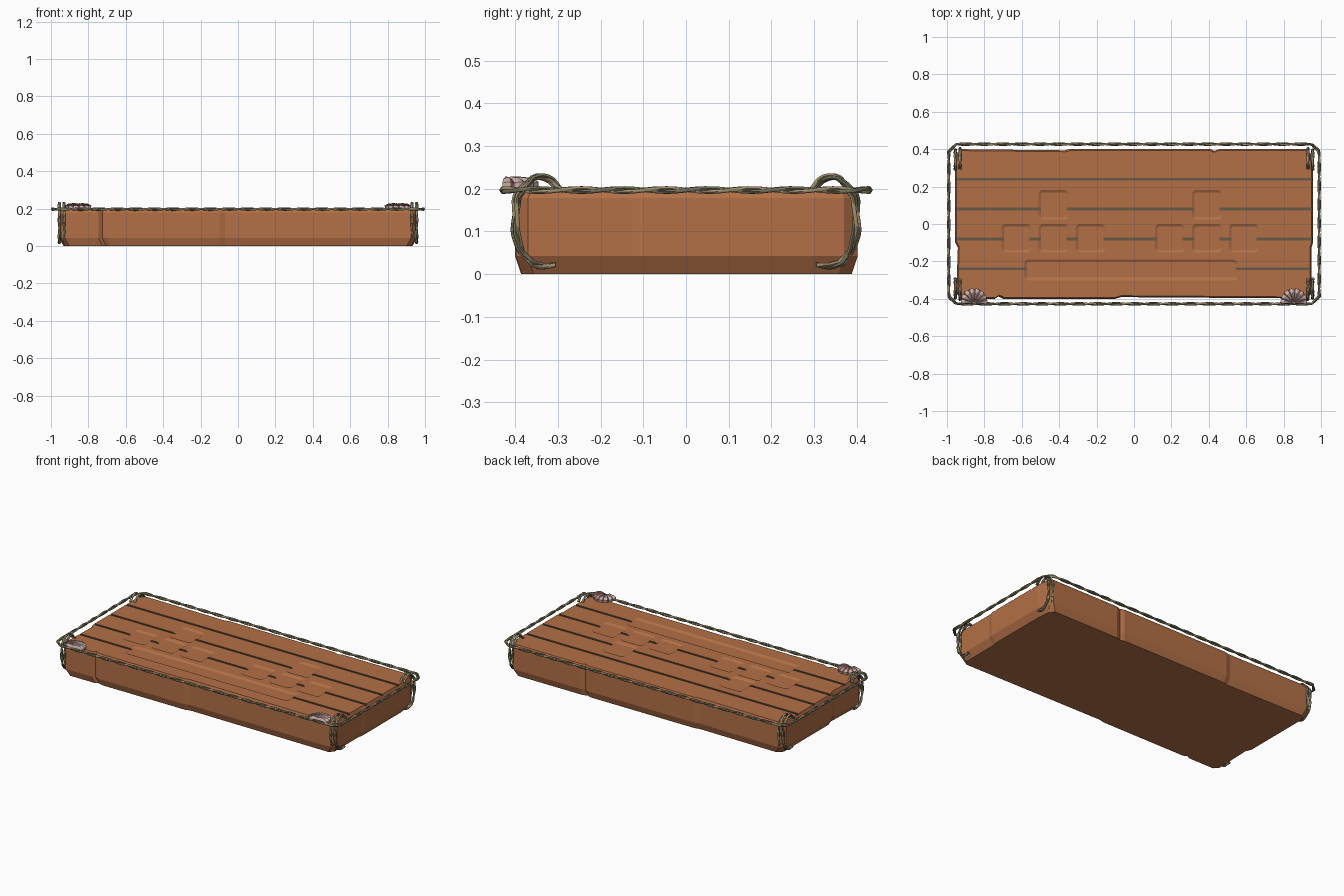
import bpy, bmesh, math
from mathutils import Vector

cube = bpy.data.objects.get("Cube")
if cube:
    bpy.data.objects.remove(cube, do_unlink=True)


def material(name, rgb):
    m = bpy.data.materials.new(name)
    m.use_nodes = True
    m.diffuse_color = (*rgb, 1)
    m.node_tree.nodes["Principled BSDF"].inputs["Base Color"].default_value = (*rgb, 1)
    return m


WOOD = material("brown wood", (0.45, 0.162, 0.063))
GROOVE = material("dark groove", (0.14, 0.105, 0.06))
ROPE_LIGHT = material("tan rope", (0.35, 0.275, 0.155))
ROPE_DARK = material("olive rope", (0.17, 0.16, 0.1))
SHELL = material("pale shell", (0.62, 0.45, 0.42))
RIB = material("mauve shell rib", (0.24, 0.11, 0.1))
DECK = 0.198


def add_object(name, bm, mats):
    bmesh.ops.recalc_face_normals(bm, faces=bm.faces)
    me = bpy.data.meshes.new(name)
    bm.to_mesh(me)
    bm.free()
    for m in mats:
        me.materials.append(m)
    ob = bpy.data.objects.new(name, me)
    bpy.context.collection.objects.link(ob)
    return ob


def loft(bm, rings, index=0):
    """Skin stacked rings of points and cap both ends."""
    rows = [[bm.verts.new(p) for p in ring] for ring in rings]
    n = len(rows[0])
    faces = [bm.faces.new(rows[0][::-1]), bm.faces.new(rows[-1])]
    for a, b in zip(rows, rows[1:]):
        faces += [bm.faces.new((a[i], a[(i + 1) % n], b[(i + 1) % n], b[i])) for i in range(n)]
    for f in faces:
        f.material_index = index


def rounded_rect(cx, cy, hx, hy, r, z):
    pts = []
    for k, (sx, sy) in enumerate([(1, 1), (-1, 1), (-1, -1), (1, -1)]):
        for j in range(4):
            a = math.radians(90 * k + 30 * j)
            pts.append((cx + sx * (hx - r) + r * math.cos(a),
                        cy + sy * (hy - r) + r * math.sin(a), z))
    return pts


# Wooden slab: outline with worn notches and steps, counter-clockwise from front left
outline = [(-0.925, -0.40), (-0.745, -0.40), (-0.725, -0.387), (-0.70, -0.40),
           (-0.10, -0.40), (-0.07, -0.391), (0.925, -0.398),
           (0.95, -0.37), (0.95, -0.125), (0.957, -0.10), (0.957, 0.30),
           (0.95, 0.37), (0.925, 0.402),
           (0.46, 0.402), (0.43, 0.391), (0.405, 0.402), (-0.34, 0.402), (-0.37, 0.394),
           (-0.925, 0.40), (-0.957, 0.37), (-0.957, -0.095), (-0.942, -0.125), (-0.95, -0.37)]
bm = bmesh.new()
levels = [(0, 0.024, 0.014), (0.042, 0, 0), (0.178, 0, 0), (DECK, 0.008, 0.008)]
loft(bm, [[(x * (1 - dx / 0.95), y * (1 - dy / 0.4), z) for x, y in outline]
          for z, dx, dy in levels])
slab = add_object("wooden_slab", bm, [WOOD, GROOVE])

# Cutter for the plank gaps
gaps = bmesh.new()
for y in (-0.24, -0.08, 0.08, 0.24):
    loft(gaps, [[(-1, y - 0.007, z), (1, y - 0.007, z), (1, y + 0.007, z), (-1, y + 0.007, z)]
                for z in (DECK - 0.006, DECK + 0.02)], 1)

# Cutter for the key-shaped recesses with soft rims: two clusters and a long bar
keys = bmesh.new()
pads = [(-0.015, -0.245, 0.57, 0.054)]
for cx in (-0.43, 0.39):
    pads += [(cx, 0.103, 0.078, 0.078)]
    pads += [(cx + dx, -0.076, 0.078, 0.075) for dx in (-0.198, 0, 0.198)]
for cx, cy, hx, hy in pads:
    loft(keys, [rounded_rect(cx, cy, hx + g, hy + g, 0.022 + g, DECK + z)
                for z, g in ((-0.007, -0.012), (0, 0.002), (0.02, 0.002))])

for name, cutter_bm in (("plank_gap_cutter", gaps), ("key_recess_cutter", keys)):
    cutter = add_object(name, cutter_bm, [WOOD, GROOVE])
    cutter.hide_render = True
    mod = slab.modifiers.new(name, 'BOOLEAN')
    mod.operation, mod.solver, mod.object = 'DIFFERENCE', 'EXACT', cutter
    bpy.context.view_layer.objects.active = slab
    bpy.ops.object.modifier_apply(modifier=name)
    bpy.data.objects.remove(cutter, do_unlink=True)


def twisted_rope(name, path, axis, closed, turns, steps, offset=0.004, radius=0.0055):
    """Two strands wound round a flat path whose plane is normal to axis."""
    path, axis = [Vector(p) for p in path], Vector(axis)
    ends = path[1:] + ([path[0]] if closed else [])
    segs = list(zip(path, ends))
    total = sum((b - a).length for a, b in segs)
    count = turns * steps + (0 if closed else 1)
    for k, (label, mat) in enumerate((("light", ROPE_LIGHT), ("dark", ROPE_DARK))):
        cu = bpy.data.curves.new(f"{name}_{label}_strand", 'CURVE')
        cu.dimensions = '3D'
        cu.bevel_depth, cu.bevel_resolution = radius, 1
        cu.use_fill_caps = True
        sp = cu.splines.new('POLY')
        sp.points.add(count - 1)
        sp.use_cyclic_u = closed
        for i in range(count):
            left = total * i / (turns * steps)
            for a, b in segs:
                length = (b - a).length
                if left <= length + 1e-6:
                    break
                left -= length
            tangent = (b - a).normalized()
            ang = 2 * math.pi * i / steps + math.pi * k
            off = axis * math.cos(ang) + axis.cross(tangent) * math.sin(ang)
            sp.points[i].co = (*(a + tangent * left + off * offset), 1)
        cu.materials.append(mat)
        ob = bpy.data.objects.new(cu.name, cu)
        bpy.context.collection.objects.link(ob)
        bpy.ops.object.select_all(action='DESELECT')
        ob.select_set(True)
        bpy.context.view_layer.objects.active = ob
        bpy.ops.object.convert(target='MESH')
        bpy.ops.object.shade_smooth_by_angle(angle=math.radians(60))


# Rope running all the way round the deck
X, Y, C = 0.99, 0.427, 0.04
rail = [(X - C, -Y), (X, -Y + C), (X, Y - C), (X - C, Y),
        (C - X, Y), (-X, Y - C), (-X, C - Y), (C - X, -Y)]
twisted_rope("rail_rope", [(x, y, 0.197) for x, y in rail], (0, 0, 1), True, 28, 14)

# Pairs of rope loops lashed over each corner
loop = [(0.29, 0.195), (0.315, 0.222), (0.33, 0.228), (0.352, 0.228), (0.375, 0.206),
        (0.394, 0.18), (0.397, 0.10), (0.385, 0.055), (0.36, 0.025), (0.335, 0.018), (0.305, 0.022)]
for sx, side in ((1, "left"), (-1, "right")):
    for sy, end in ((-1, "front"), (1, "back")):
        for x, push, which in ((0.955, 0, "outer"), (0.93, 0.006, "inner")):
            pts = [(sx * x, sy * (y + push), z) for y, z in loop]
            twisted_rope(f"{end}_{side}_{which}_loop", pts, (1, 0, 0), False, 2, 16, 0.0035, 0.0055)

# Ribbed fan shells on the front corners
SPOKES = 24
profile = [(0.008, 0.022), (0.03, 0.029), (0.06, 0.026), (0.08, 0.016), (0.078, 0.0)]
for sx, side in ((1, "left"), (-1, "right")):
    bm = bmesh.new()
    hinge = Vector((sx * 0.855, -0.424, 0.2))
    rows = []
    for i in range(SPOKES + 1):
        a = math.radians(-5 + 190 * i / SPOKES)
        ridge = 1 if i % 3 else 0.85
        reach = (0.88 + 0.12 * math.sin(max(a, 0))) * (1 if i % 3 else 0.95)
        rows.append([bm.verts.new(hinge + Vector((r * reach * math.cos(a),
                                                  r * reach * math.sin(a), h * ridge)))
                     for r, h in profile])
    for i, (a, b) in enumerate(zip(rows, rows[1:])):
        for j in range(len(profile) - 1):
            f = bm.faces.new((a[j], a[j + 1], b[j + 1], b[j]))
            f.material_index = 1 if i % 3 == 2 else 0
    bm.faces.new([r[0] for r in rows])
    bm.faces.new([r[-1] for r in rows])
    add_object(f"front_{side}_shell", bm, [SHELL, RIB])
